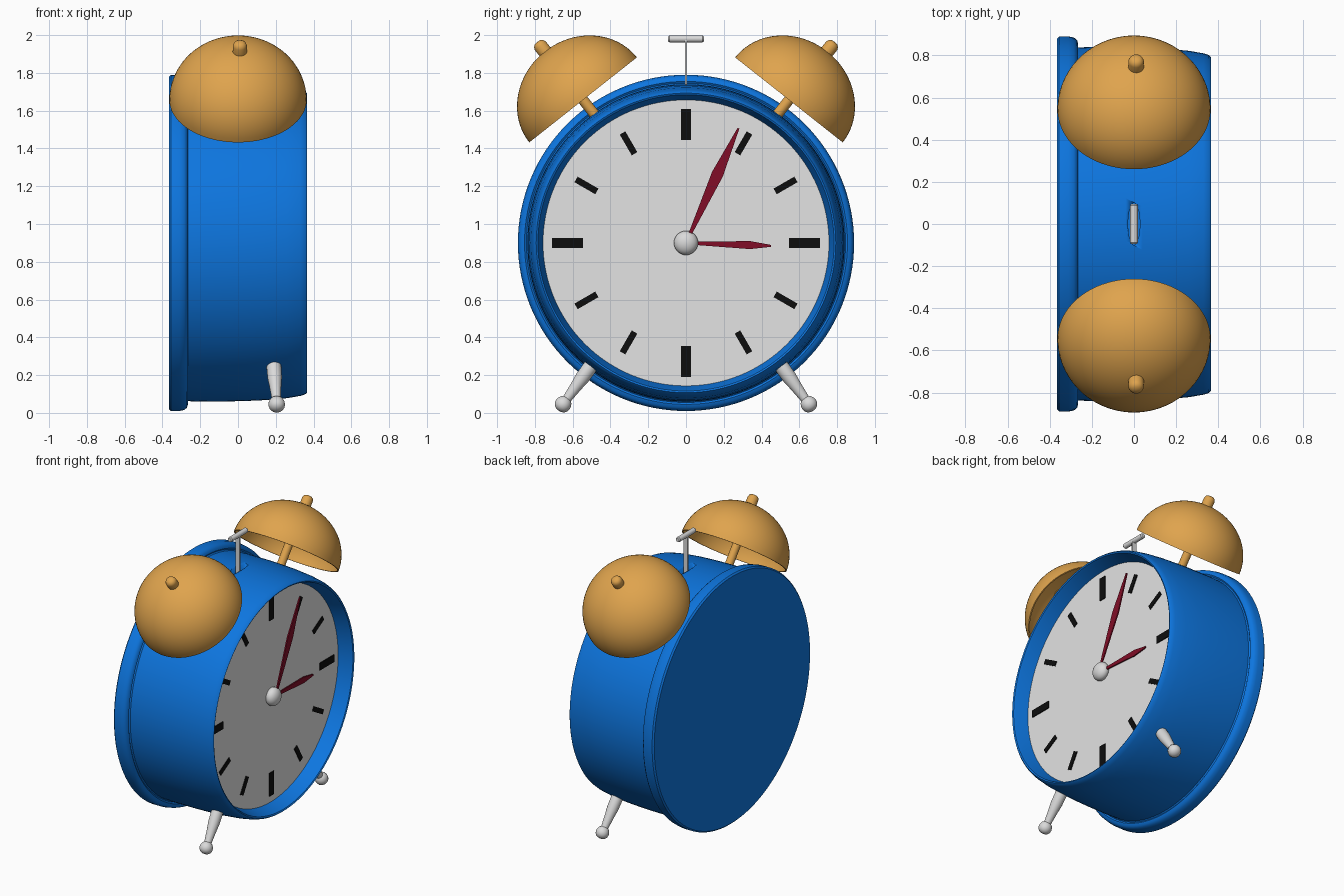
import bpy, bmesh, math
from mathutils import Vector

if "Cube" in bpy.data.objects:
    bpy.data.objects.remove(bpy.data.objects["Cube"])

CZ = 0.9        # height of the clock axis
DIAL_X = 0.262  # recessed dial plane


def material(name, r, g, b):
    m = bpy.data.materials.new(name)
    m.diffuse_color = (r, g, b, 1)
    m.use_nodes = True
    m.node_tree.nodes["Principled BSDF"].inputs["Base Color"].default_value = m.diffuse_color
    return m


BLUE = material("blue enamel", 0.004, 0.18, 0.74)
BRASS = material("brass", 0.74, 0.37, 0.075)
SILVER = material("silver", 0.70, 0.70, 0.70)
WHITE = material("dial white", 0.77, 0.77, 0.77)
BLACK = material("black", 0.004, 0.004, 0.004)
RED = material("dark red", 0.22, 0.004, 0.02)


def finish(name, bm, mat, angle=35):
    bmesh.ops.recalc_face_normals(bm, faces=bm.faces[:])
    me = bpy.data.meshes.new(name)
    bm.to_mesh(me)
    bm.free()
    me.materials.append(mat)
    ob = bpy.data.objects.new(name, me)
    bpy.context.collection.objects.link(ob)
    bpy.ops.object.select_all(action='DESELECT')
    ob.select_set(True)
    bpy.context.view_layer.objects.active = ob
    if angle:
        bpy.ops.object.shade_smooth_by_angle(angle=math.radians(angle))
    return ob


def lathe(name, profile, origin, direction, mat, steps=48, angle=35):
    """Spin (radius, height) points about an axis."""
    bm = bmesh.new()
    vs = [bm.verts.new((r, 0, h)) for r, h in profile]
    es = [bm.edges.new(p) for p in zip(vs, vs[1:])]
    bmesh.ops.spin(bm, geom=vs + es, cent=(0, 0, 0), axis=(0, 0, 1),
                   angle=math.tau, steps=steps)
    bmesh.ops.remove_doubles(bm, verts=bm.verts[:], dist=1e-5)
    rot = Vector(direction).to_track_quat('Z', 'Y').to_matrix()
    for v in bm.verts:
        v.co = rot @ v.co + Vector(origin)
    return finish(name, bm, mat, angle)


def plates(name, polys, x0, x1, mat):
    """Flat outlines in the (y, z) dial plane, extruded along x."""
    bm = bmesh.new()
    for pts in polys:
        lo = [bm.verts.new((x0, y, CZ + z)) for y, z in pts]
        hi = [bm.verts.new((x1, y, CZ + z)) for y, z in pts]
        bm.faces.new(lo)
        bm.faces.new(hi)
        for i in range(len(pts)):
            j = (i + 1) % len(pts)
            bm.faces.new((lo[i], lo[j], hi[j], hi[i]))
    return finish(name, bm, mat, 0)


def clockwise(pts, deg):
    """Turn (across, outward) points to a clock angle."""
    a = math.radians(deg)
    return [(u * math.cos(a) + v * math.sin(a),
             v * math.cos(a) - u * math.sin(a)) for u, v in pts]


# Case: back flange, slightly bulging drum, rounded rim and recess
case = lathe("clock_case", [
    (0, -0.365), (0.88, -0.365), (0.89, -0.355), (0.89, -0.31),
    (0.885, -0.285), (0.872, -0.27), (0.855, -0.265), (0.845, -0.272),
    (0.838, -0.265), (0.84, -0.2), (0.839, -0.04), (0.837, 0.04),
    (0.832, 0.15), (0.822, 0.26), (0.81, 0.33), (0.802, 0.355),
    (0.793, 0.365), (0.784, 0.36), (0.777, 0.34), (0.756, 0.258),
    (0, 0.255)], (0, 0, CZ), (1, 0, 0), BLUE, 128)

# Slot in the top of the case for the hammer
bm = bmesh.new()
bmesh.ops.create_cone(bm, cap_ends=True, segments=32, radius1=1, radius2=1, depth=0.3)
for v in bm.verts:
    v.co = Vector((v.co.x * 0.028, v.co.y * 0.1, v.co.z + 1.77))
cutter = finish("slot_cutter", bm, BLUE)
cutter.hide_render = True
mod = case.modifiers.new("slot", 'BOOLEAN')
mod.operation = 'DIFFERENCE'
mod.solver = 'EXACT'
mod.object = cutter
bpy.context.view_layer.objects.active = case
bpy.ops.object.modifier_apply(modifier=mod.name)
bpy.data.objects.remove(cutter)

# Dial with hour marks
lathe("dial", [(0, 0), (0.757, 0)], (DIAL_X, 0, CZ), (1, 0, 0), WHITE, 128)
marks = []
for h in range(12):
    w, r1 = (0.026, 0.71) if h % 3 == 0 else (0.017, 0.672)
    marks.append(clockwise([(-w, 0.545), (w, 0.545), (w, r1), (-w, r1)], h * 30))
plates("hour_marks", marks, DIAL_X - 0.002, DIAL_X + 0.006, BLACK)


# Hands and hub
def hand(name, length, wide_at, half, deg, x):
    pts = [(-0.008, 0), (-0.01, 0.07), (-half, wide_at), (-0.005, length),
           (0.005, length), (half, wide_at), (0.01, 0.07), (0.008, 0)]
    plates(name, [clockwise(pts, deg)], x, x + 0.009, RED)


hand("hour_hand", 0.45, 0.34, 0.021, 92, 0.275)
hand("minute_hand", 0.668, 0.40, 0.031, 24.6, 0.290)
arc = [math.pi * i / 16 for i in range(17)]
lathe("hub", [(0.064 * math.sin(a), -0.047 * math.cos(a)) for a in arc],
      (0.28, 0, CZ), (1, 0, 0), SILVER, 32)

# Bells, posts, knobs and feet, mirrored left and right
quarter = [math.pi / 2 * i / 20 for i in range(21)]
shell = [(0.363 * math.sin(a), 0.327 * math.cos(a)) for a in quarter]
shell += [(0.354 * math.sin(a), 0.317 * math.cos(a)) for a in reversed(quarter)]
for side, s in (("left", -1), ("right", 1)):
    o, d = (0, s * 0.545, 1.657), (0, s * 0.62, 0.785)
    lathe(side + "_bell", shell, o, d, BRASS, 72)
    lathe(side + "_bell_post", [(0, -0.16), (0.028, -0.16), (0.028, 0.33), (0, 0.33)],
          o, d, BRASS, 24)
    lathe(side + "_bell_knob", [(0, 0.31), (0.037, 0.31), (0.037, 0.365),
                                (0.031, 0.38), (0.018, 0.389), (0, 0.391)],
          (0.01, o[1], o[2]), d, BRASS, 24)
    # Tapered leg ending in a rounded foot
    top, foot = Vector((0.185, s * 0.455, 0.315)), Vector((0.205, s * 0.653, 0.043))
    n = (foot - top).length
    lathe(side + "_foot", [(0, 0), (0.037, 0), (0.039, 0.1), (0.038, 0.16),
                           (0.032, 0.21), (0.024, n - 0.04), (0.034, n - 0.032),
                           (0.042, n - 0.015), (0.044, n), (0.040, n + 0.016),
                           (0.030, n + 0.029), (0.015, n + 0.036), (0, n + 0.038)],
          top, foot - top, SILVER, 32, 50)

# Hammer: flat stem with a cross bar
bm = bmesh.new()
bmesh.ops.create_cube(bm, size=1)
for v in bm.verts:
    v.co = Vector((v.co.x * 0.034, v.co.y * 0.01, v.co.z * 0.33 + 1.81))
finish("hammer_stem", bm, SILVER, 0)
lathe("hammer_bar", [(0, -0.095), (0.013, -0.095), (0.018, -0.088), (0.018, 0.088),
                     (0.013, 0.095), (0, 0.095)], (0, 0, 1.98), (0, 1, 0), SILVER, 24)
